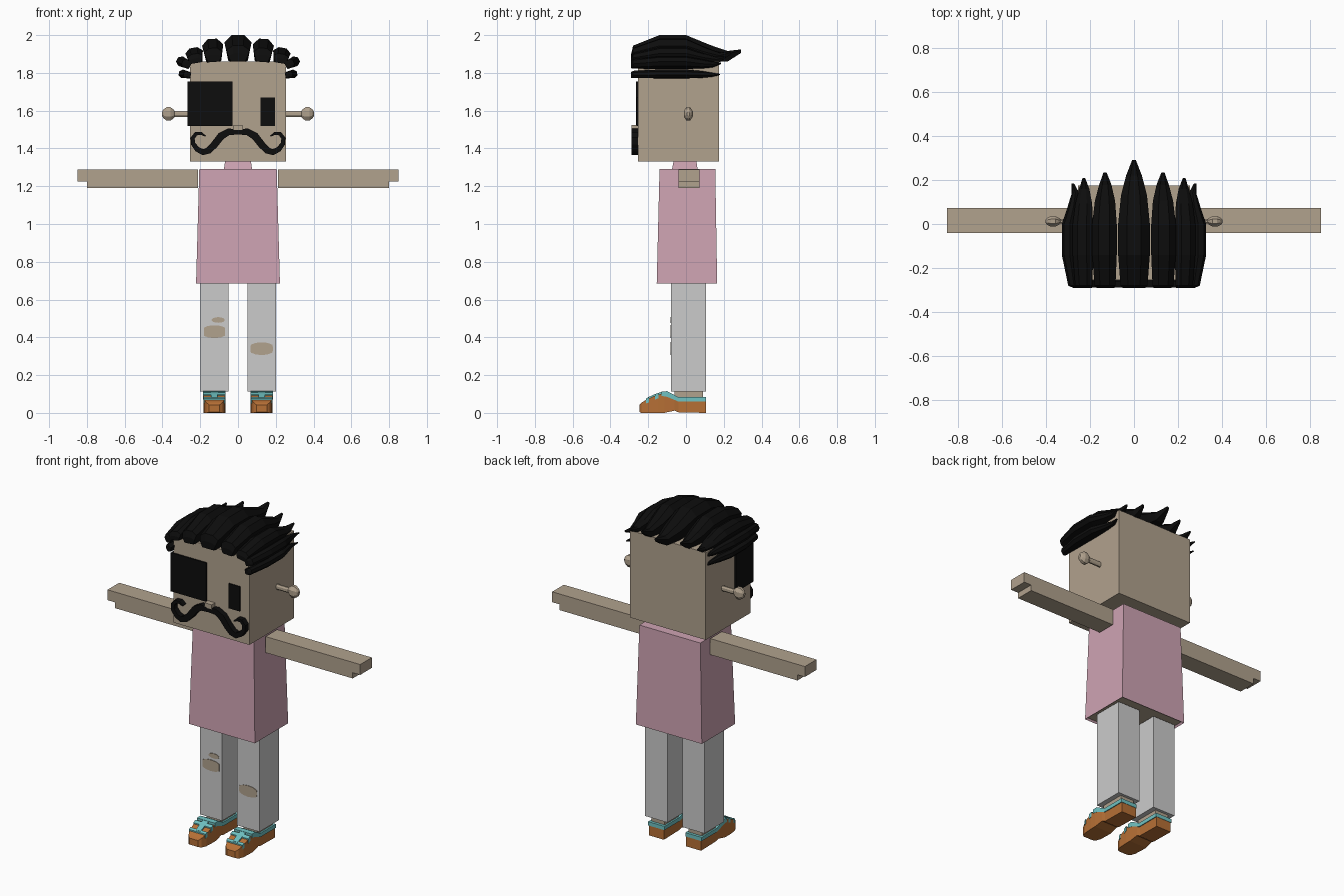
import bpy, bmesh, math
from mathutils import Vector, Matrix

if "Cube" in bpy.data.objects:
    bpy.data.objects.remove(bpy.data.objects["Cube"])


def material(name, r, g, b):
    m = bpy.data.materials.new(name)
    m.use_nodes = True
    m.diffuse_color = (r, g, b, 1)
    node = next(n for n in m.node_tree.nodes if n.type == 'BSDF_PRINCIPLED')
    node.inputs["Base Color"].default_value = (r, g, b, 1)
    node.inputs["Roughness"].default_value = 0.8
    return m


SKIN = material("skin", .44, .36, .27)
PINK = material("shirt_pink", .62, .37, .45)
GREY = material("trouser_grey", .60, .60, .60)
BLACK = material("hair_black", .004, .004, .004)
ORANGE = material("shoe_orange", .47, .16, .036)
TEAL = material("shoe_teal", .16, .54, .54)


def loft(name, rings, *mats):
    """Join equal rings of points into a closed, capped solid."""
    bm = bmesh.new()
    loops = [[bm.verts.new(p) for p in ring] for ring in rings]
    n = len(loops[0])
    for a, b in zip(loops, loops[1:]):
        for i in range(n):
            j = (i + 1) % n
            bm.faces.new((a[i], a[j], b[j], b[i]))
    bm.faces.new(loops[0])
    bm.faces.new(loops[-1])
    bmesh.ops.recalc_face_normals(bm, faces=bm.faces)
    me = bpy.data.meshes.new(name)
    bm.to_mesh(me)
    bm.free()
    for m in mats:
        me.materials.append(m)
    ob = bpy.data.objects.new(name, me)
    bpy.context.collection.objects.link(ob)
    return ob


def rect(x0, x1, y0, y1, z):
    return [(x0, y0, z), (x1, y0, z), (x1, y1, z), (x0, y1, z)]


def box(name, x0, x1, y0, y1, z0, z1, mat):
    return loft(name, [rect(x0, x1, y0, y1, z0), rect(x0, x1, y0, y1, z1)], mat)


# Head, eye, wrap-around patch and nose
box("head", -.255, .255, -.255, .175, 1.33, 1.86, SKIN)
box("left_eye", .12, .195, -.262, -.25, 1.52, 1.67, BLACK)
box("eye_patch_front", -.268, -.03, -.264, -.25, 1.52, 1.755, BLACK)
box("eye_patch_side", -.268, -.25, -.264, -.1, 1.52, 1.755, BLACK)
box("nose", -.025, .025, -.288, -.25, 1.497, 1.525, SKIN)

# Shirt with an open hem, and collar
shirt = loft("shirt", [rect(-.222, .222, -.155, .165, .685),
                       rect(-.205, .205, -.14, .155, 1.29)], PINK, SKIN)
bm = bmesh.new()
bm.from_mesh(shirt.data)
bm.faces.ensure_lookup_table()
hem = min(bm.faces, key=lambda f: f.calc_center_median().z)
bmesh.ops.inset_region(bm, faces=[hem], thickness=.012, depth=-.01)
hem.material_index = 1
bm.to_mesh(shirt.data)
bm.free()
loft("collar", [rect(-.075, .075, -.075, .062, 1.285),
                rect(-.068, .068, -.065, .055, 1.335)], PINK)

# Moustache: half path as x, z, half thickness
PATH = [(0, 1.488, .014), (.05, 1.488, .018), (.09, 1.465, .02), (.125, 1.42, .019),
        (.155, 1.39, .018), (.185, 1.38, .016), (.215, 1.395, .014), (.238, 1.425, .012),
        (.24, 1.455, .011), (.222, 1.478, .01), (.195, 1.48, .008), (.172, 1.465, .003)]


def moustache(name, s):
    rings = []
    for i, (x, z, w) in enumerate(PATH):
        a, b = PATH[max(i - 1, 0)], PATH[min(i + 1, len(PATH) - 1)]
        d = Vector((b[0] - a[0], b[1] - a[1])).normalized() * w
        if i == 0:
            d = Vector((w, 0))
        rings.append([(s * (x - k * d.y), y, z + k * d.x)
                      for k, y in ((-1, -.288), (1, -.288), (1, -.25), (-1, -.25))])
    loft(name, rings, BLACK)


# Hair locks: faceted section swept front to back, as y, bottom, top, width
SECTION = [(-.72, 0), (.72, 0), (1, .72), (.45, 1), (-.45, 1), (-1, .72)]
LOCK = [(-.29, 0, .3, .72), (-.28, 0, .6, .85), (-.14, .04, 1, 1), (0, .04, 1, 1),
        (.13, 0, .62, .82), (.22, 0, .4, .5), (.29, .32, .46, .12)]


def lock(name, x, z, width, height, tip, roll):
    turn = Matrix.Rotation(math.radians(roll), 3, 'Y')
    rings = []
    for y, lo, hi, w in LOCK:
        y = y * tip / .29 if y > 0 else y
        ring = [turn @ Vector((u * w * width, 0, (lo + (hi - lo) * v) * height))
                for u, v in SECTION]
        rings.append([p + Vector((x, y, z)) for p in ring])
    loft(name, rings, BLACK)


lock("hair_lock_centre", 0, 1.86, .072, .14, .29, 0)
LOCKS = [("inner", .128, 1.858, .056, .122, .235, 4),
         ("outer", .222, 1.852, .047, .082, .21, 10),
         ("upper_side", .252, 1.838, .028, .078, .185, 65),
         ("lower_side", .25, 1.787, .023, .064, .18, 80)]


# Ear: round-sectioned stem and knob along x
def ear(name, s):
    rings = []
    for x, r in ((.25, .017), (.335, .017), (.342, .026), (.357, .038),
                 (.378, .038), (.394, .026), (.402, .012)):
        rings.append([(s * x, .012 + .68 * r * math.cos(t * math.pi / 4 + math.pi / 8),
                       1.583 + r * math.sin(t * math.pi / 4 + math.pi / 8))
                      for t in range(8)])
    loft(name, rings, SKIN)


# Shoe parts: boxes lofted along y, as y, half width, bottom, top
def shoe_part(name, cx, rows, mat):
    loft(name, [[(cx - w, y, lo), (cx + w, y, lo), (cx + w, y, hi), (cx - w, y, hi)]
                for y, w, lo, hi in rows], mat)


SOLE = [(.105, .05, 0, .062), (-.04, .05, .003, .062), (-.06, .054, .012, .075),
        (-.115, .058, 0, .1), (-.15, .058, 0, .098), (-.205, .055, 0, .072),
        (-.235, .043, 0, .055), (-.246, .028, .004, .043)]
COLLAR = [(.107, .055, .06, .083), (-.04, .055, .06, .083),
          (-.1, .06, .085, .115), (-.13, .06, .09, .113)]
STRAPS = [[(-.145, .06, .078, .107), (-.165, .06, .07, .098)],
          [(-.197, .058, .055, .083), (-.212, .055, .05, .076)]]
TONGUE = [(-.125, .018, .09, .113), (-.165, .018, .08, .099), (-.205, .016, .06, .081)]

for s, side in ((1, "left"), (-1, "right")):
    moustache(side + "_moustache", s)
    ear(side + "_ear", s)
    for part, x, z, w, h, tip, roll in LOCKS:
        lock(f"{side}_{part}_hair_lock", s * x, z, w, h, tip, s * roll)
    # Arm and stepped hand
    box(side + "_arm", s * .213, s * .8, -.04, .072, 1.19, 1.288, SKIN)
    box(side + "_fingers", s * .8, s * .85, -.04, .072, 1.225, 1.288, SKIN)
    # Leg, ankle and shoe
    box(side + "_trouser_leg", s * .05, s * .2, -.08, .107, .112, .69, GREY)
    box(side + "_ankle", s * .08, s * .17, -.06, .09, .06, .12, SKIN)
    cx = s * .125
    shoe_part(side + "_shoe", cx, SOLE, ORANGE)
    shoe_part(side + "_shoe_collar", cx, COLLAR, TEAL)
    shoe_part(side + "_shoe_tongue", cx, TONGUE, TEAL)
    for i, rows in enumerate(STRAPS):
        shoe_part(f"{side}_shoe_strap_{i + 1}", cx, rows, TEAL)


# Knee tears: thin oval plates with clipped sides
def tear(name, x, z, rx, rz, clip):
    oval = []
    for i in range(14):
        a = math.tau * (i + .5) / 14
        oval.append((x + max(-clip, min(clip, rx * math.cos(a))), z + rz * math.sin(a)))
    loft(name, [[(u, y, v) for u, v in oval] for y in (-.083, -.078)], SKIN)


tear("right_knee_tear", -.125, .43, .078, .034, .056)
tear("right_small_tear", -.105, .492, .035, .015, .035)
tear("left_knee_tear", .125, .34, .072, .034, .06)
